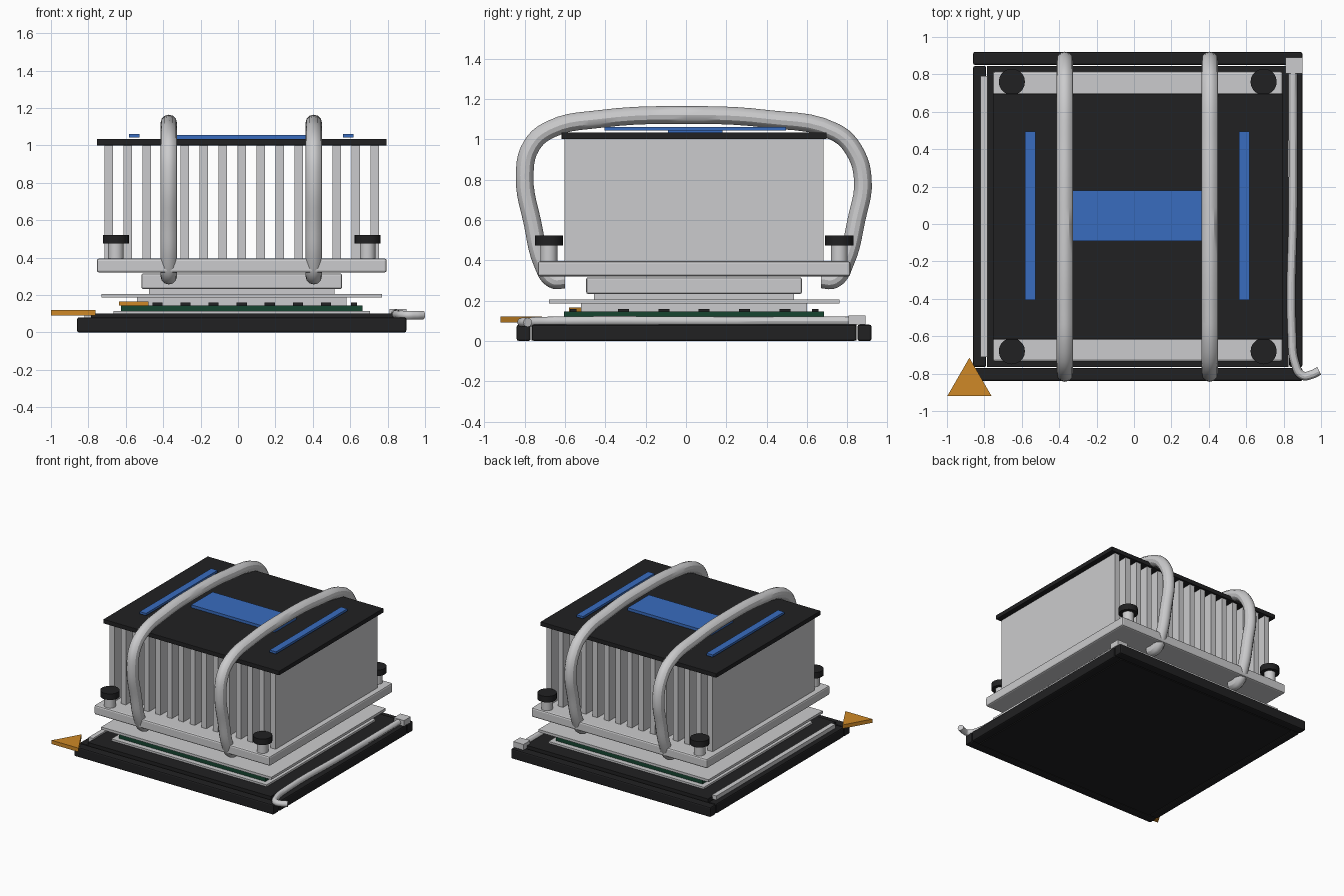
import bpy
import math

if "Cube" in bpy.data.objects:
    bpy.data.objects.remove(bpy.data.objects["Cube"])

CX, CY = 0.02, 0.04  # centre of the stack


def material(name, rgb):
    m = bpy.data.materials.new(name)
    m.use_nodes = True
    m.diffuse_color = (*rgb, 1)
    m.node_tree.nodes["Principled BSDF"].inputs["Base Color"].default_value = (*rgb, 1)
    return m


SILVER = material("silver metal", (0.6, 0.6, 0.61))
BLACK = material("black plastic", (0.015, 0.015, 0.016))
BLUE = material("blue trim", (0.04, 0.15, 0.52))
GOLD = material("gold marker", (0.62, 0.25, 0.02))
GREEN = material("green board", (0.008, 0.06, 0.03))


def box(name, x, y, z, mat, bevel=0):
    """Box from (min, max) ranges."""
    bpy.ops.mesh.primitive_cube_add(size=1, location=[sum(r) / 2 for r in (x, y, z)])
    o = bpy.context.object
    o.name = name
    o.scale = [r[1] - r[0] for r in (x, y, z)]
    bpy.ops.object.transform_apply(location=False, rotation=False, scale=True)
    o.data.materials.append(mat)
    if bevel:
        b = o.modifiers.new("bevel", "BEVEL")
        b.width = bevel
        b.segments = 2
    return o


def slab(name, hx, hy, z, mat, bevel=0):
    """Box centred on the stack, from half sizes."""
    return box(name, (CX - hx, CX + hx), (CY - hy, CY + hy), z, mat, bevel)


def prism(name, sides, r, x, y, z, mat, rot=0):
    bpy.ops.mesh.primitive_cylinder_add(vertices=sides, radius=r, depth=z[1] - z[0],
                                        location=(x, y, sum(z) / 2), rotation=(0, 0, rot))
    o = bpy.context.object
    o.name = name
    o.data.materials.append(mat)
    if sides > 8:
        bpy.ops.object.shade_smooth_by_angle()
    return o


def tube(name, points, r, mat):
    c = bpy.data.curves.new(name, "CURVE")
    c.dimensions = "3D"
    c.bevel_depth = r
    c.bevel_resolution = 4
    c.resolution_u = 5
    c.use_fill_caps = True
    s = c.splines.new("BEZIER")
    s.bezier_points.add(len(points) - 1)
    for p, co in zip(s.bezier_points, points):
        p.co = co
        p.handle_left_type = p.handle_right_type = "AUTO"
    c.materials.append(mat)
    o = bpy.data.objects.new(name, c)
    bpy.context.collection.objects.link(o)
    bpy.ops.object.select_all(action="DESELECT")
    o.select_set(True)
    bpy.context.view_layer.objects.active = o
    bpy.ops.object.convert(target="MESH")
    bpy.ops.object.shade_smooth_by_angle()


# Socket: floor and raised frame bars
slab("socket_floor", 0.805, 0.805, (0.003, 0.1), BLACK)
for side, tag in ((-1, "right"), (1, "left")):
    a, b = sorted((CX + side * 0.81, CX + side * 0.88))
    box("socket_bar_" + tag, (a, b), (-0.765, 0.845), (0, 0.08), BLACK, 0.01)
for side, tag in ((-1, "front"), (1, "back")):
    a, b = sorted((CY + side * 0.81, CY + side * 0.88))
    box("socket_bar_" + tag, (-0.86, 0.9), (a, b), (0, 0.08), BLACK, 0.01)

# Socket hardware: rail, lever, hinge, corner marker
box("side_rail", (-0.82, -0.782), (-0.71, 0.79), (0.08, 0.112), SILVER)
box("lever_hinge", (0.81, 0.9), (0.805, 0.89), (0.08, 0.125), SILVER)
tube("lever", [(0.85, 0.82, 0.098), (0.85, 0.1, 0.098), (0.845, -0.6, 0.098),
               (0.86, -0.74, 0.095), (0.9, -0.81, 0.092), (0.95, -0.805, 0.092),
               (0.99, -0.785, 0.092)], 0.023, SILVER)
prism("corner_marker", 3, 0.137, -0.88, -0.852, (0.09, 0.12), GOLD)

# Processor: contact plate, board, chips, pin marker, heat spreader
slab("contact_plate", 0.685, 0.685, (0.1, 0.115), SILVER)
slab("circuit_board", 0.645, 0.645, (0.115, 0.145), GREEN)
for i in range(7):
    x = CX + (i - 3) * 0.15
    for y in (CY - 0.6, CY + 0.6):
        box("edge_chip", (x - 0.027, x + 0.027), (y - 0.016, y + 0.016), (0.145, 0.159), BLACK)
for i in range(5):
    y = 0.09 + (i - 2) * 0.2
    for x in (CX - 0.6, CX + 0.6):
        box("side_chip", (x - 0.016, x + 0.016), (y - 0.027, y + 0.027), (0.145, 0.159), BLACK)
prism("pin_marker", 3, 0.09, -0.557, -0.535, (0.145, 0.165), GOLD)
slab("spreader_skirt", 0.56, 0.56, (0.145, 0.186), SILVER)
slab("retention_plate", 0.75, 0.72, (0.186, 0.206), SILVER)
slab("spreader_lid", 0.495, 0.495, (0.206, 0.232), SILVER)

# Heat sink: contact block, base, fins, cover
slab("contact_block", 0.537, 0.535, (0.232, 0.315), SILVER, 0.01)
slab("sink_base", 0.775, 0.775, (0.32, 0.395), SILVER, 0.012)
for i in range(15):
    x = CX + (i - 7) * 0.1016
    box("fin", (x - 0.022, x + 0.022), (CY - 0.642, CY + 0.642), (0.39, 1.005), SILVER)
slab("top_cover", 0.775, 0.657, (1.0, 1.034), BLACK, 0.003)

# Blue trim on the cover
box("center_panel", (-0.35, 0.39), (-0.09, 0.18), (1.034, 1.056), BLUE)
for x in (CX - 0.575, CX + 0.57):
    box("side_strip", (x - 0.028, x + 0.028), (-0.405, 0.495), (1.042, 1.06), BLUE)

# Corner screws
for sx in (-1, 1):
    for sy in (-1, 1):
        x, y = CX + sx * 0.673, CY + sy * 0.72
        prism("screw_post", 20, 0.042, x, y, (0.39, 0.48), SILVER)
        prism("screw_head", 20, 0.07, x, y, (0.474, 0.522), BLACK)

# Heat pipes arching from under the base over the cover
ARCH = [(-0.6, 0.305), (-0.66, 0.305), (-0.71, 0.38), (-0.76, 0.58), (-0.8, 0.82),
        (-0.765, 0.97), (-0.67, 1.05), (-0.43, 1.1), (0, 1.12), (0.41, 1.1),
        (0.74, 1.035), (0.83, 0.95), (0.877, 0.8), (0.845, 0.6), (0.79, 0.39),
        (0.735, 0.305), (0.67, 0.305)]
for x in (CX - 0.39, CX + 0.385):
    tube("heat_pipe", [(x, y, z) for y, z in ARCH], 0.044, SILVER)
